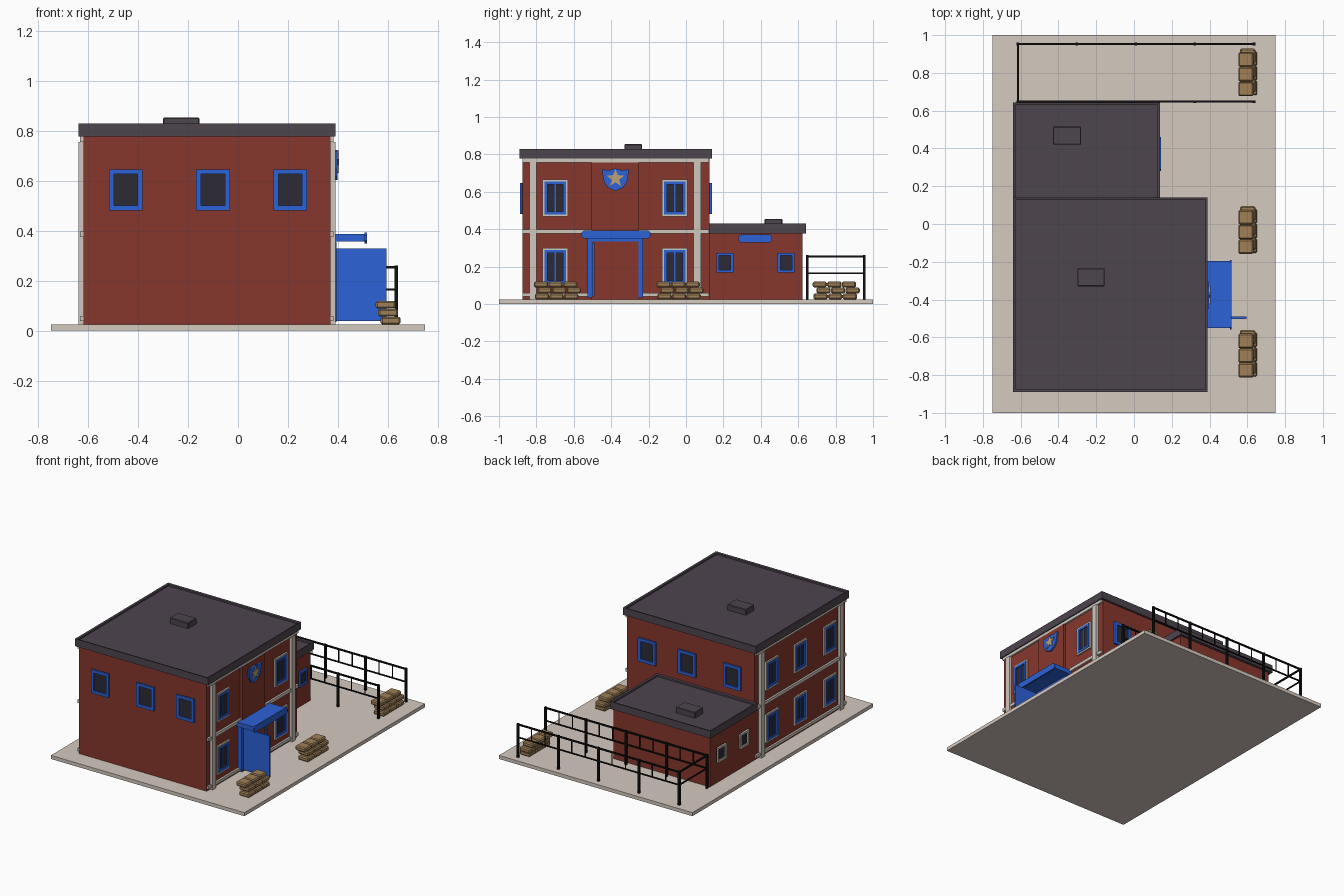
import bpy, bmesh, math
from mathutils import Vector

if "Cube" in bpy.data.objects:
    bpy.data.objects.remove(bpy.data.objects["Cube"])


def material(name, rgb):
    m = bpy.data.materials.new(name)
    m.diffuse_color = [(c / 255) ** 2.2 for c in rgb] + [1]
    m.use_nodes = True
    m.node_tree.nodes["Principled BSDF"].inputs["Base Color"].default_value = m.diffuse_color
    return m


BRICK = material("brick", (134, 58, 48))
PAVING = material("paving", (212, 200, 190))
ROOF = material("roof", (78, 70, 79))
BLUE = material("blue", (48, 98, 215))
GLASS = material("glass", (48, 46, 56))
CREAM = material("cream", (206, 198, 188))
GOLD = material("gold", (185, 160, 120))
IRON = material("iron", (24, 24, 26))
SACK = material("sackcloth", (158, 127, 88))


def finish(name, bm, mat):
    bmesh.ops.recalc_face_normals(bm, faces=bm.faces)
    me = bpy.data.meshes.new(name)
    bm.to_mesh(me)
    bm.free()
    me.materials.append(mat)
    ob = bpy.data.objects.new(name, me)
    bpy.context.collection.objects.link(ob)
    return ob


def add_box(bm, lo, hi):
    verts = bmesh.ops.create_cube(bm, size=1)["verts"]
    for v in verts:
        v.co = Vector([lo[i] + (v.co[i] + 0.5) * (hi[i] - lo[i]) for i in range(3)])
    return verts


def box(name, lo, hi, mat, bevel=0):
    bm = bmesh.new()
    add_box(bm, lo, hi)
    if bevel:
        bmesh.ops.bevel(bm, geom=bm.edges[:], offset=bevel, segments=1, affect='EDGES')
    return finish(name, bm, mat)


def wall_box(name, wall, u, z, d, mat):
    """Box on a wall: wall = (axis, position, outward sign), u along it, d outward."""
    axis, pos, sign = wall
    a, b = sorted((pos + sign * d[0], pos + sign * d[1]))
    if axis == 'x':
        return box(name, (a, u[0], z[0]), (b, u[1], z[1]), mat)
    return box(name, (u[0], a, z[0]), (u[1], b, z[1]), mat)


def frame(name, wall, u, z, t, d, mat):
    wall_box(name + "_bottom", wall, u, (z[0], z[0] + t), d, mat)
    wall_box(name + "_top", wall, u, (z[1] - t, z[1]), d, mat)
    for side, a in (("left", u[0]), ("right", u[1] - t)):
        wall_box(name + "_" + side, wall, (a, a + t), (z[0] + t, z[1] - t), d, mat)


def window(name, wall, uc, zc, w, h, t=0.02, mat=BLUE, trim=False, mullion=False):
    u, z = (uc - w / 2, uc + w / 2), (zc - h / 2, zc + h / 2)
    wall_box(name + "_glass", wall, u, z, (0, 0.004), GLASS)
    frame(name + "_frame", wall, u, z, t, (0, 0.013), mat)
    if mullion:
        wall_box(name + "_mullion", wall, (uc - 0.004, uc + 0.004), z, (0, 0.009), BLUE)
    if trim:
        e = 0.011
        frame(name + "_trim", wall, (u[0] - e, u[1] + e), (z[0] - e, z[1] + e), e, (0, 0.01), CREAM)


def plate(name, pts, x0, x1, mat):
    """Outline in (y, z) extruded along x."""
    bm = bmesh.new()
    f = bm.faces.new([bm.verts.new((x0, y, z)) for y, z in pts])
    r = bmesh.ops.extrude_face_region(bm, geom=[f])
    for v in r["geom"]:
        if isinstance(v, bmesh.types.BMVert):
            v.co.x = x1
    return finish(name, bm, mat)


def sign(name, y0, y1, z0, z1, x0, x1):
    c = 0.012
    plate(name, [(y0 + c, z0), (y1 - c, z0), (y1, z0 + c), (y1, z1 - c), (y1 - c, z1),
                 (y0 + c, z1), (y0, z1 - c), (y0, z0 + c)], x0, x1, BLUE)


def flat_roof(name, lo, hi):
    bm = bmesh.new()
    add_box(bm, lo, hi)
    top = [f for f in bm.faces if f.calc_center_median().z > hi[2] - 1e-4]
    bmesh.ops.inset_region(bm, faces=top, thickness=0.018)
    for v in top[0].verts:
        v.co.z = hi[2] - 0.003
    r = bmesh.ops.extrude_face_region(bm, geom=top)
    for v in r["geom"]:
        if isinstance(v, bmesh.types.BMVert):
            v.co.z -= 0.012
    bmesh.ops.delete(bm, geom=top, context='FACES_ONLY')
    return finish(name, bm, ROOF)


# Ground slab and building masses
box("ground_slab", (-0.75, -1, 0), (0.75, 1, 0.025), PAVING)
box("main_walls", (-0.62, -0.875, 0.025), (0.37, 0.125, 0.785), BRICK)
box("annex_walls", (-0.62, 0.125, 0.025), (0.125, 0.622, 0.385), BRICK)
flat_roof("main_roof", (-0.64, -0.89, 0.778), (0.39, 0.14, 0.83))
flat_roof("annex_roof", (-0.64, 0.125, 0.378), (0.138, 0.642, 0.43))
box("main_roof_vent", (-0.30, -0.33, 0.81), (-0.155, -0.235, 0.855), ROOF, 0.004)
box("annex_roof_vent", (-0.43, 0.42, 0.41), (-0.28, 0.515, 0.455), ROOF, 0.004)

# Pilasters, bands and trimmed windows on both long sides
RIGHT, LEFT = ('x', 0.37, 1), ('x', -0.62, -1)
for side, wall, columns in (("right", RIGHT, (-0.70, -0.06)), ("left", LEFT, (-0.70, -0.375, -0.06))):
    for i, y in enumerate((-0.818, 0.06)):
        wall_box(f"{side}_pilaster_{i}", wall, (y - 0.02, y + 0.02), (0.025, 0.757), (0, 0.02), CREAM)
    for part, z0, z1 in (("base", 0.04, 0.06), ("middle", 0.376, 0.398), ("top", 0.757, 0.78)):
        wall_box(f"{side}_{part}_band", wall, (-0.873, 0.123), (z0, z1), (0, 0.013), CREAM)
    for i, y in enumerate(columns):
        for level, z in (("lower", 0.20), ("upper", 0.567)):
            window(f"{side}_{level}_window_{i}", wall, y, z, 0.115, 0.178, 0.016, BLUE, True, True)

# Plain windows on the front and back
for side, wall in (("front", ('y', -0.875, -1)), ("back", ('y', 0.125, 1))):
    for i, x in enumerate((-0.45, -0.10, 0.21)):
        window(f"{side}_window_{i}", wall, x, 0.565, 0.135, 0.165)

# Entrance bay, door, canopy and badge
wall_box("entrance_bay", RIGHT, (-0.505, -0.252), (0.025, 0.757), (0, 0.017), BRICK)
for i, y in enumerate((-0.515, -0.242)):
    wall_box(f"door_jamb_{i}", RIGHT, (y - 0.011, y + 0.011), (0.035, 0.355), (0, 0.024), BLUE)
wall_box("door_head", RIGHT, (-0.526, -0.231), (0.335, 0.355), (0, 0.024), BLUE)
box("open_door", (0.385, -0.502, 0.04), (0.595, -0.49, 0.33), BLUE)
box("canopy", (0.37, -0.55, 0.357), (0.51, -0.195, 0.388), BLUE)
sign("canopy_fascia", -0.558, -0.19, 0.35, 0.393, 0.507, 0.517)
shield = [(0, 0.605), (0.04, 0.622), (0.062, 0.655), (0.073, 0.72), (0.035, 0.715), (0, 0.725)]
outline = shield + [(-y, z) for y, z in reversed(shield[1:-1])]
plate("badge_shield", [(y - 0.377, z) for y, z in outline], 0.38, 0.398, BLUE)
star = []
for i in range(10):
    a, r = math.pi / 2 + i * math.pi / 5, (0.05, 0.021)[i % 2]
    star.append((-0.377 + r * math.cos(a), 0.672 + r * math.sin(a)))
plate("badge_star", star, 0.395, 0.404, GOLD)

# Annex door, sign and small windows
ANNEX = ('x', 0.125, 1)
wall_box("annex_door_surround", ANNEX, (0.285, 0.455), (0.025, 0.33), (0, 0.008), BRICK)
wall_box("annex_door", ANNEX, (0.295, 0.445), (0.025, 0.305), (0, 0.013), BRICK)
sign("annex_sign", 0.28, 0.46, 0.33, 0.372, 0.125, 0.142)
for i, y in enumerate((0.208, 0.535)):
    window(f"annex_right_window_{i}", ANNEX, y, 0.22, 0.09, 0.105, 0.014)
for i, y in enumerate((0.25, 0.50)):
    window(f"annex_left_window_{i}", LEFT, y, 0.22, 0.10, 0.105, 0.014, CREAM)

# Railing around the yard
bm = bmesh.new()
XS = [-0.615 + 0.3125 * i for i in range(5)]
for y in (0.648, 0.953):
    for x in XS:
        add_box(bm, (x - 0.007, y - 0.007, 0.025), (x + 0.007, y + 0.007, 0.262))
    for x in XS[:-1]:
        for k in (1, 2):
            b = x + 0.3125 * k / 3
            add_box(bm, (b - 0.003, y - 0.003, 0.165), (b + 0.003, y + 0.003, 0.255))
    for z, t in ((0.255, 0.005), (0.165, 0.004)):
        add_box(bm, (XS[0], y - t, z - t), (XS[-1], y + t, z + t))
for z, t in ((0.255, 0.005), (0.165, 0.004)):
    add_box(bm, (XS[0] - t, 0.648, z - t), (XS[0] + t, 0.953, z + t))
finish("yard_railing", bm, IRON)

# Stacked sandbags, each course shifted from the one below
for n, yc in enumerate((-0.692, -0.037, 0.798)):
    for row, (dx, dy) in enumerate(((0.012, 0), (0.002, 0.015), (-0.008, -0.005))):
        for k in (-1, 0, 1):
            x, y, z = 0.6 + dx, yc + dy + k * 0.078, 0.025 + 0.032 * row
            box(f"sandbag_{n}_{row}_{k + 1}", (x - 0.04, y - 0.038, z), (x + 0.04, y + 0.038, z + 0.031), SACK, 0.007)
